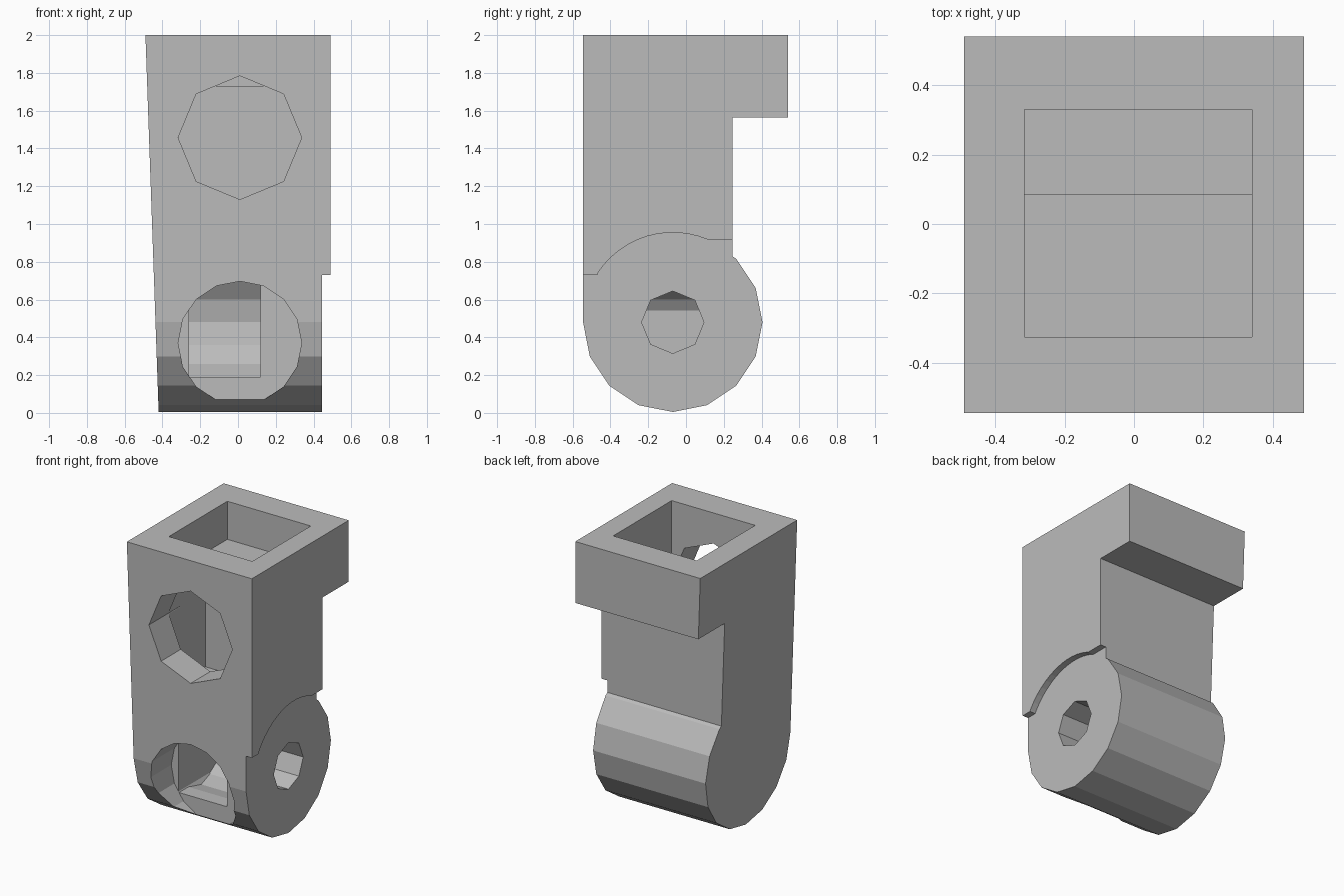
import bpy, bmesh
from math import sin, cos, pi, radians

cube = bpy.data.objects.get("Cube")
if cube:
    bpy.data.objects.remove(cube, do_unlink=True)

grey = bpy.data.materials.new("plain grey")
grey.use_nodes = True
COLOR = (0.5, 0.5, 0.5, 1)
grey.diffuse_color = COLOR
grey.node_tree.nodes["Principled BSDF"].inputs["Base Color"].default_value = COLOR


def prism(name, outline, start, end, axis):
    """Extrude a closed outline along x (outline is y, z) or y (outline is x, z)."""
    bm = bmesh.new()
    def place(a, b):
        return (start, a, b) if axis == "x" else (a, start, b)
    face = bm.faces.new([bm.verts.new(place(a, b)) for a, b in outline])
    move = (end - start, 0, 0) if axis == "x" else (0, end - start, 0)
    new = bmesh.ops.extrude_face_region(bm, geom=[face])["geom"]
    bmesh.ops.translate(bm, vec=move, verts=[v for v in new if isinstance(v, bmesh.types.BMVert)])
    bmesh.ops.recalc_face_normals(bm, faces=bm.faces)
    mesh = bpy.data.meshes.new(name)
    bm.to_mesh(mesh)
    bm.free()
    mesh.materials.append(grey)
    obj = bpy.data.objects.new(name, mesh)
    bpy.context.collection.objects.link(obj)
    return obj


def arc(center, radius, first, last, steps):
    """Points along an arc, angles in degrees."""
    angles = [radians(first + (last - first) * i / steps) for i in range(steps + 1)]
    return [(center[0] + radius * cos(t), center[1] + radius * sin(t)) for t in angles]


def ring(center, radius, sides):
    return arc(center, radius, 90, 450, sides)[:-1]


def rect(a0, a1, b0, b1):
    return [(a0, b0), (a1, b0), (a1, b1), (a0, b1)]


def combine(target, cutter, operation="DIFFERENCE"):
    mod = target.modifiers.new("cut", "BOOLEAN")
    mod.operation = operation
    mod.solver = "EXACT"
    mod.object = cutter
    bpy.context.view_layer.objects.active = target
    bpy.ops.object.modifier_apply(modifier=mod.name)
    bpy.data.objects.remove(cutter, do_unlink=True)


HUB = (-0.07, 0.48)
PORT = (0.01, 0.37)

# Body: upright block with an overhanging top and a round hub at the bottom
outline = [(-0.545, 2), (-0.545, 0.48)]
outline += arc(HUB, 0.475, 180, 405, 10)[1:]
outline += [(0.245, 0.83), (0.245, 1.565), (0.54, 1.565), (0.54, 2)]
body = prism("bracket_body", outline, -0.49, 0.49, "x")

# Tapered right-hand wall
for v in body.data.vertices:
    if v.co.x < 0:
        v.co.x = -0.42 - 0.035 * v.co.z

# Shallow recess around the hub on the left side
recess = [(0.8, -0.2), (0.8, 0.915), (0.12, 0.915)]
recess += arc(HUB, 0.475, 67, 147, 12)
recess += [(-0.47, 0.73), (-0.8, 0.73), (-0.8, -0.2)]
combine(body, prism("recess_cutter", recess, 0.445, 0.7, "x"))

# Stepped pocket from the top
combine(body, prism("pocket_cutter",
                    [(-0.325, 2.2), (-0.325, 0.92), (0.085, 0.92), (0.085, 1.73),
                     (0.33, 1.73), (0.33, 2.2)], -0.315, 0.34, "x"))

# Upper front window and lower front port
combine(body, prism("window_cutter", ring((0.01, 1.457), 0.327, 8), -0.8, -0.2, "y"))
combine(body, prism("port_cutter", ring(PORT, 0.327, 16), -0.8, -0.295, "y"))

# Inner chamber behind the port, with a rounded back wall
chamber = prism("chamber_cutter", ring(PORT, 0.327, 16), -0.33, 0.5, "y")
hollow = [(-0.4, 0.19)] + arc(HUB, 0.314, -112.5, 67.5, 8) + [(-0.4, 0.77)]
combine(chamber, prism("hollow_shape", hollow, -0.26, 0.12, "x"), "INTERSECT")
combine(body, chamber)

# Axle hole from the left side into the chamber
combine(body, prism("axle_cutter", ring(HUB, 0.165, 8), 0.0, 0.7, "x"))
